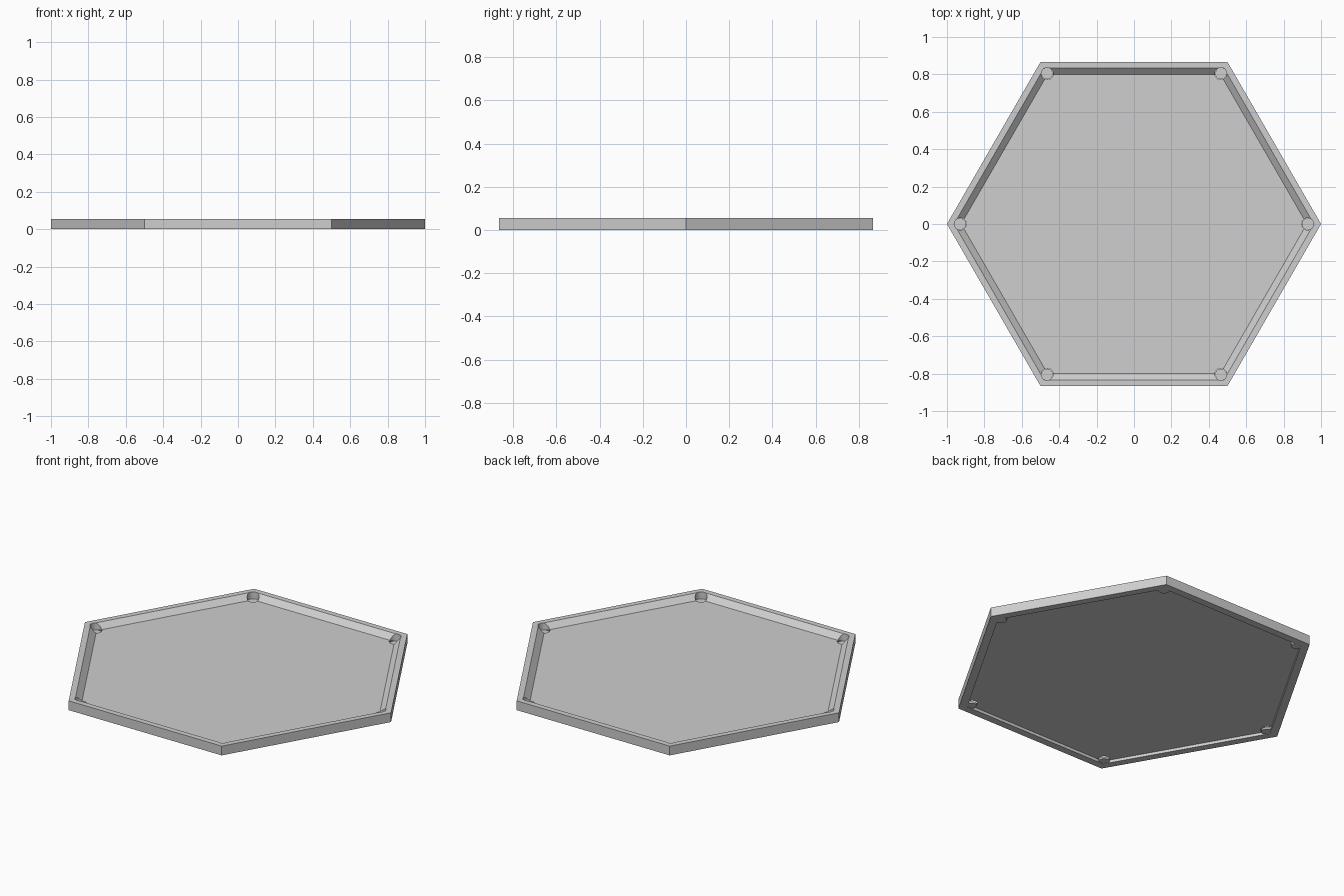
import bpy, bmesh, math

cube = bpy.data.objects.get("Cube")
if cube:
    bpy.data.objects.remove(cube, do_unlink=True)

grey = bpy.data.materials.new("light_grey")
grey.use_nodes = True
colour = (0.62, 0.62, 0.62, 1)
grey.diffuse_color = colour
grey.node_tree.nodes["Principled BSDF"].inputs["Base Color"].default_value = colour

SIDES = 6
FLOOR_TOP, FLOOR_BOTTOM, HEIGHT = 0.025, 0.017, 0.055
CORNER = 0.928


def turned(name, profile, sides, centre=(0, 0)):
    """Closed solid from (radius, height) rings, capped at both ends."""
    bm = bmesh.new()
    rings = []
    for r, z in profile:
        angles = [math.tau * i / sides for i in range(sides)]
        rings.append([bm.verts.new((centre[0] + r * math.cos(a),
                                    centre[1] + r * math.sin(a), z)) for a in angles])
    for low, high in zip(rings, rings[1:]):
        for i in range(sides):
            j = (i + 1) % sides
            bm.faces.new((low[i], low[j], high[j], high[i]))
    bm.faces.new(rings[0][::-1])
    bm.faces.new(rings[-1])
    bmesh.ops.recalc_face_normals(bm, faces=bm.faces)
    mesh = bpy.data.meshes.new(name)
    bm.to_mesh(mesh)
    bm.free()
    mesh.materials.append(grey)
    obj = bpy.data.objects.new(name, mesh)
    bpy.context.collection.objects.link(obj)
    return obj


def boolean(target, other, operation):
    mod = target.modifiers.new(operation.title(), "BOOLEAN")
    mod.operation, mod.object, mod.solver = operation, other, "EXACT"
    other.hide_render = True
    other.hide_set(True)
    bpy.context.view_layer.objects.active = target
    bpy.ops.object.modifier_apply(modifier=mod.name)
    bpy.data.objects.remove(other, do_unlink=True)


# Hexagonal tray: recessed underside, raised rim and sloping inner wall
tray = turned("hexagonal_tray", [
    (0.95, FLOOR_BOTTOM), (0.95, 0), (1, 0), (1, HEIGHT),
    (0.962, HEIGHT), (0.924, FLOOR_TOP)], SIDES)

# Corner pockets above, with their round bosses below
for i in range(SIDES):
    a = math.tau * i / SIDES
    spot = (CORNER * math.cos(a), CORNER * math.sin(a))
    boss = turned("corner_boss", [(0.03, 0.003), (0.03, 0.022)], 24, spot)
    boolean(tray, boss, "UNION")
    pocket = turned("corner_pocket", [(0.032, 0.014), (0.032, 0.08)], 24, spot)
    boolean(tray, pocket, "DIFFERENCE")

bpy.ops.object.select_all(action="DESELECT")
tray.select_set(True)
bpy.context.view_layer.objects.active = tray
bpy.ops.object.shade_smooth_by_angle(angle=math.radians(30))
